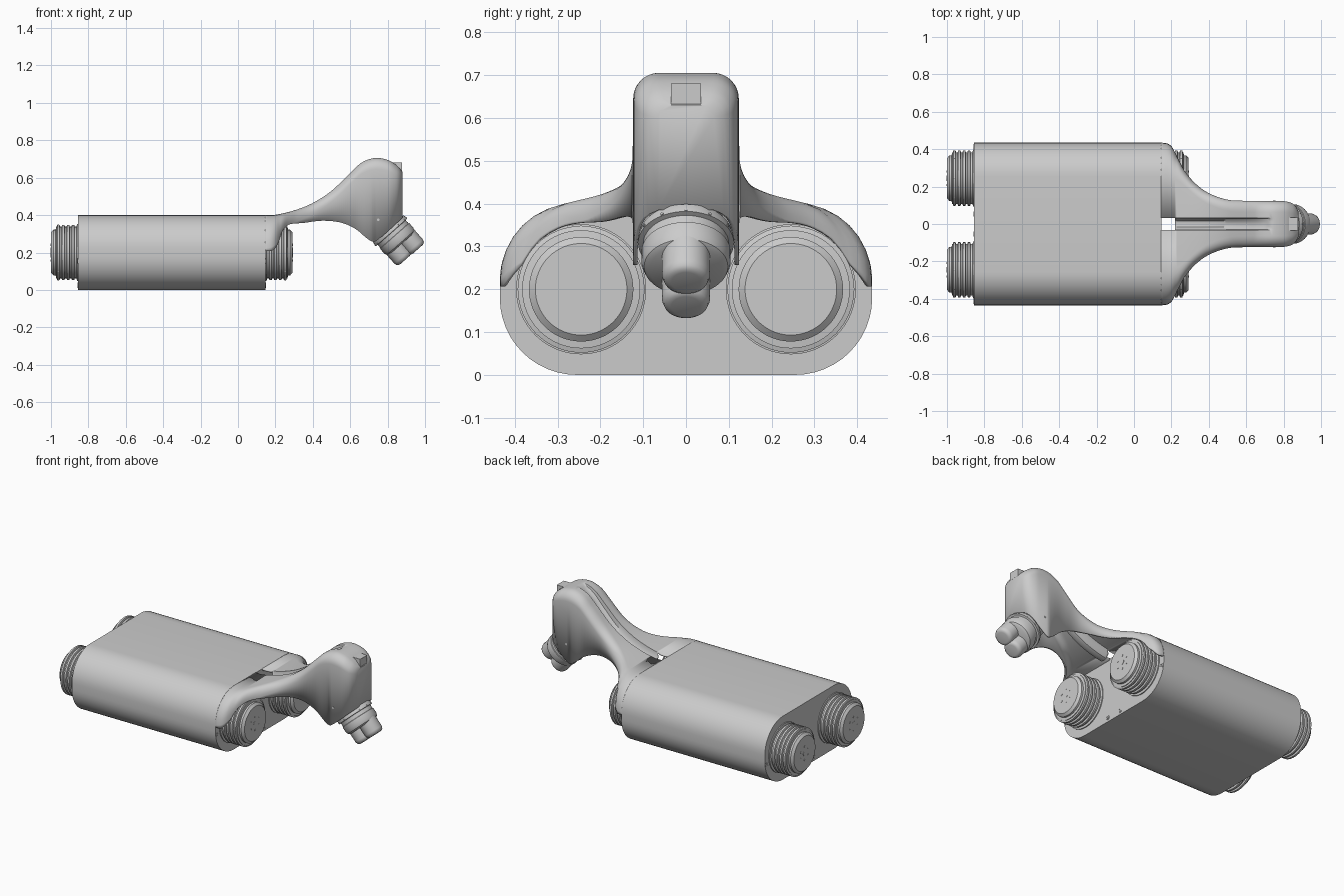
import bpy, bmesh, math
from mathutils import Vector

if "Cube" in bpy.data.objects:
    bpy.data.objects.remove(bpy.data.objects["Cube"])


def make_object(name, bm):
    mesh = bpy.data.meshes.new(name)
    bm.to_mesh(mesh)
    bm.free()
    ob = bpy.data.objects.new(name, mesh)
    bpy.context.collection.objects.link(ob)
    return ob


def revolve(name, profile, origin, direction, segs=48):
    """Solid of revolution; profile is (distance along axis, radius)."""
    q = Vector(direction).to_track_quat('Z', 'Y')
    bm = bmesh.new()
    rings = []
    for s, r in profile:
        rings.append([bm.verts.new(Vector(origin) + q @ Vector(
            (r * math.cos(a), r * math.sin(a), s)))
            for a in (2 * math.pi * k / segs for k in range(segs))])
    for lo, hi in zip(rings, rings[1:]):
        for k in range(segs):
            n = (k + 1) % segs
            bm.faces.new((lo[k], lo[n], hi[n], hi[k]))
    bm.faces.new(rings[0][::-1])
    bm.faces.new(rings[-1])
    return make_object(name, bm)


def curve(keys, x):
    """Smooth value through (x, value) keys."""
    i = 0
    while i < len(keys) - 2 and x > keys[i + 1][0]:
        i += 1

    def slope(k):
        a, b = keys[max(k - 1, 0)], keys[min(k + 1, len(keys) - 1)]
        return (b[1] - a[1]) / (b[0] - a[0])
    (x0, v0), (x1, v1) = keys[i], keys[i + 1]
    h = x1 - x0
    t = (x - x0) / h
    return ((2*t**3 - 3*t**2 + 1) * v0 + (t**3 - 2*t**2 + t) * h * slope(i)
            + (3*t**2 - 2*t**3) * v1 + (t**3 - t**2) * h * slope(i + 1))


# main body: rounded rectangle section run along x
X0, X1, W, H, R = -0.855, 0.147, 0.435, 0.40, 0.18
bm = bmesh.new()
section = []
for q, (sy, sz) in enumerate(((1, 1), (-1, 1), (-1, -1), (1, -1))):
    for k in range(13):
        a = math.pi / 2 * (q + k / 12)
        section.append((sy * (W - R) + R * math.cos(a),
                        H / 2 + sz * (H / 2 - R) + R * math.sin(a)))
face = bm.faces.new([bm.verts.new((X0, y, z)) for y, z in section])
ext = bmesh.ops.extrude_face_region(bm, geom=[face])
bmesh.ops.translate(bm, vec=(X1 - X0, 0, 0),
                    verts=[v for v in ext['geom'] if isinstance(v, bmesh.types.BMVert)])
bmesh.ops.recalc_face_normals(bm, faces=bm.faces)
make_object("body", bm)

# hood and neck: open-bottomed shell lofted along x
width = [(.145, .435), (.18, .43), (.205, .41), (.23, .36), (.27, .285), (.33, .215),
         (.40, .165), (.50, .13), (.60, .124), (.80, .122), (.84, .113), (.865, .095), (.88, .065)]
top = [(.145, .40), (.20, .402), (.30, .425), (.40, .465), (.50, .53), (.60, .625),
       (.66, .68), (.73, .705), (.80, .695), (.85, .665), (.88, .63)]
bottom = [(.145, .21), (.185, .21), (.215, .25), (.235, .31), (.27, .348), (.35, .358),
          (.45, .37), (.55, .36), (.63, .325), (.70, .268), (.735, .26), (.88, .385)]
corner = [(.145, .18), (.20, .16), (.27, .08), (.40, .06), (.60, .06), (.84, .055), (.88, .03)]
groove = [(.145, .05), (.30, .055), (.50, .055), (.62, .045), (.70, .02), (.74, 0), (.88, 0)]
bm = bmesh.new()
STEPS, ARC = 70, 8
stations = []
for i in range(STEPS + 1):
    x = .145 + .735 * i / STEPS
    w, t, b, r, d = (curve(c, x) for c in (width, top, bottom, corner, groove))
    d = max(d, 0)
    rz = min(r, t - b - .005)
    half = [(w, b)]
    for k in range(ARC + 1):
        a = math.pi / 2 * k / ARC
        half.append((w - r + r * math.cos(a), t - rz + rz * math.sin(a)))
    g = min(.032, (w - r) * .8)
    half += [(g, t), (g * .9, t - d * .6), (g * .5, t - d * .92)]
    pts = half + [(0, t - d)] + [(-y, z) for y, z in reversed(half)]
    stations.append((x, [bm.verts.new((x, y, z)) for y, z in pts]))
mid = ARC + 5
for (xa, a), (xb, b) in zip(stations, stations[1:]):
    for j in range(len(a) - 1):
        if xb < .22 and mid - 3 <= j < mid + 3:      # open slot at the groove start
            continue
        bm.faces.new((a[j], a[j + 1], b[j + 1], b[j]))
bm.faces.new(stations[-1][1])
hood = make_object("neck_hood", bm)
mod = hood.modifiers.new("thickness", 'SOLIDIFY')
mod.thickness, mod.offset = .01, -1

# lug at the top front of the head
bpy.ops.mesh.primitive_cube_add(size=1, location=(.85, 0, .655))
lug = bpy.context.object
lug.name = "head_lug"
lug.scale = (.056, .07, .052)
bev = lug.modifiers.new("bevel", 'BEVEL')
bev.width, bev.segments = .008, 2

# ribbed ports at both ends, with their bolts
ribs = [(-.01, .152), (.006, .152), (.008, .138)]
for k in range(4):
    s = .018 + k * .026
    ribs += [(s, .138), (s + .003, .148), (s + .015, .148), (s + .018, .138)]
ribs += [(.118, .138), (.12, .122), (.132, .122), (.145, .107)]
for end, x, dx in (("front", X1, 1), ("rear", X0, -1)):
    for side, y in (("left", -.245), ("right", .245)):
        revolve(f"{end}_{side}_port", ribs, (x, y, .2), (dx, 0, 0), 64)
        revolve(f"{end}_{side}_port_hub", [(.14, .015), (.1465, .015)], (x, y, .2), (dx, 0, 0), 20)
        for count, rad, s in ((6, .042, .145), (8, .143, .108)):
            for k in range(count):
                a = 2 * math.pi * k / count + math.pi / 2
                p = (x, y + rad * math.cos(a), .2 + rad * math.sin(a))
                revolve(f"{end}_{side}_port_bolt", [(s - .006, .006), (s + .0015, .006)],
                        p, (dx, 0, 0), 12)
    # end plate screws
    for y, z in ((.415, .155), (-.415, .155), (.054, .025), (-.054, .025)):
        revolve(f"{end}_plate_screw", [(-.005, .014), (.002, .014), (.002, .009),
                                       (.0005, .009), (.0005, .006), (.003, .006)],
                (x, y, z), (dx, 0, 0), 16)

# wrist tool: tilted axis leaving the head opening
base, axis, up = Vector((.81, 0, .32)), Vector((.66, 0, -.75)).normalized(), Vector((.75, 0, .66)).normalized()
revolve("wrist_core", [(-.13, .07), (-.12, .085), (-.01, .085), (-.01, .108), (.006, .112),
                       (.016, .112), (.018, .100), (.04, .100), (.042, .104), (.075, .104),
                       (.09, .098), (.098, .085)], base, axis)
for name, off, end in (("upper", .045, .177), ("lower", -.043, .175)):
    revolve(f"wrist_{name}_knuckle", [(.03, .056), (end - .022, .056), (end - .008, .051),
                                      (end - .002, .043), (end, .034)], base + up * off, axis, 40)
# clamp screws around the wrist flange
for k in range(12):
    a = 2 * math.pi * k / 12
    radial = up * math.cos(a) + Vector((0, math.sin(a), 0))
    revolve("wrist_flange_screw", [(.1, .004), (.114, .004)], base + axis * .011, radial, 8)
# side screws on the head
for s in (-1, 1):
    revolve("head_side_screw", [(-.004, .007), (.002, .007)], (.75, s * .123, .375), (0, s, 0), 12)

# smooth shading with crisp edges
bpy.ops.object.select_all(action='SELECT')
bpy.context.view_layer.objects.active = hood
bpy.ops.object.shade_smooth_by_angle(angle=math.radians(35))
